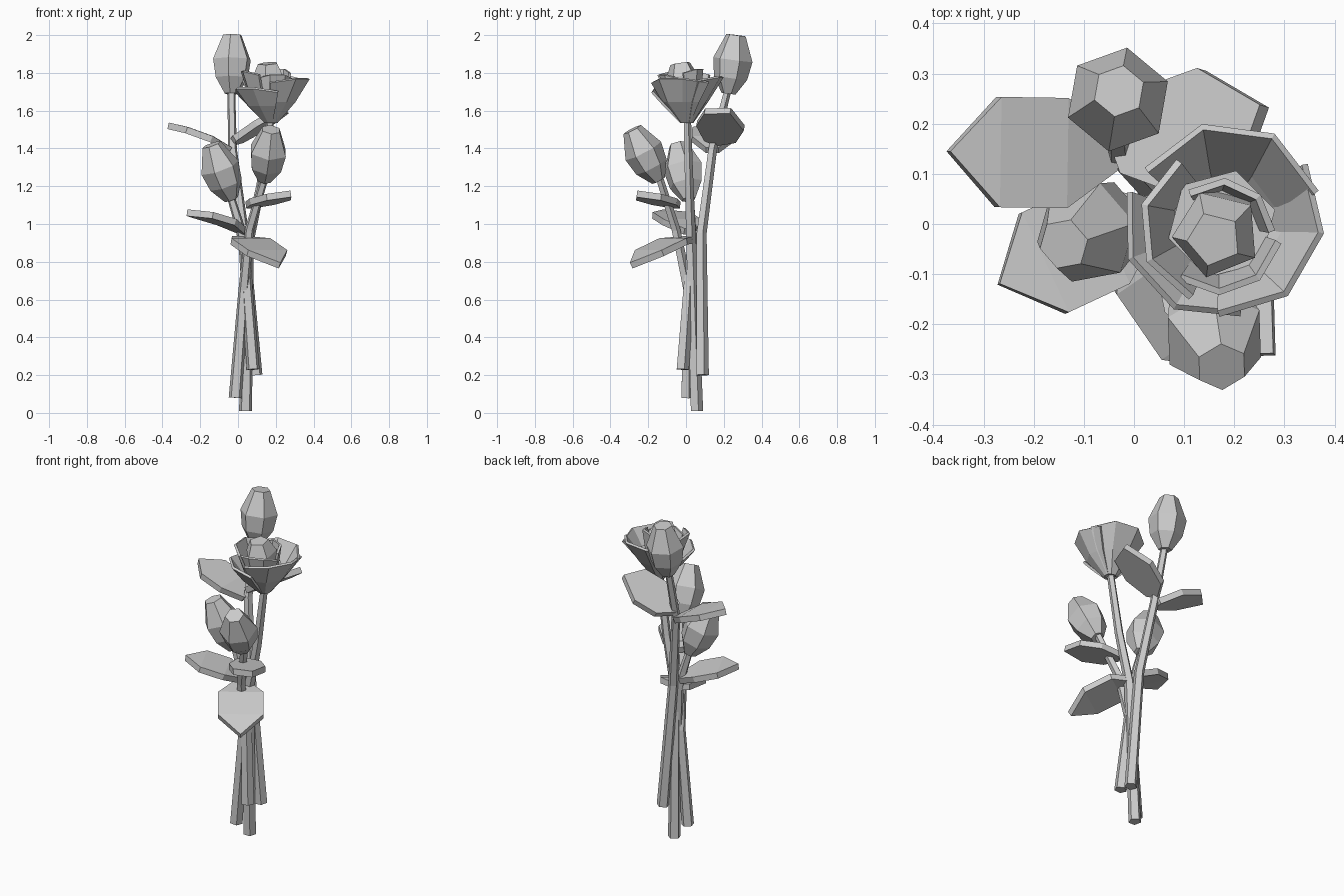
import bpy
import bmesh
from math import cos, sin, radians, pi
from mathutils import Vector

cube = bpy.data.objects.get("Cube")
if cube:
    bpy.data.objects.remove(cube, do_unlink=True)

# One plain colour for the whole bunch
GREY = (0.6, 0.6, 0.6, 1)
grey = bpy.data.materials.new("light grey")
grey.use_nodes = True
grey.diffuse_color = GREY
grey.node_tree.nodes["Principled BSDF"].inputs["Base Color"].default_value = GREY


def finish(name, bm, thickness=0):
    bmesh.ops.recalc_face_normals(bm, faces=bm.faces)
    mesh = bpy.data.meshes.new(name)
    bm.to_mesh(mesh)
    bm.free()
    mesh.materials.append(grey)
    obj = bpy.data.objects.new(name, mesh)
    bpy.context.collection.objects.link(obj)
    if thickness:
        mod = obj.modifiers.new("thickness", "SOLIDIFY")
        mod.thickness = thickness
        mod.offset = 0
    return obj


def bridge(bm, lower, upper, closed):
    n = len(lower)
    for i in range(n if closed else n - 1):
        j = (i + 1) % n
        bm.faces.new((lower[i], lower[j], upper[j], upper[i]))


def loft(name, points, radii, sides, turn=0):
    """Capped tube through the points with a radius at each."""
    points = [Vector(p) for p in points]
    bm = bmesh.new()
    rings = []
    for i, p in enumerate(points):
        axis = (points[min(i + 1, len(points) - 1)] - points[max(i - 1, 0)]).normalized()
        side = Vector((0, 1, 0)).cross(axis).normalized()
        other = axis.cross(side)
        ring = []
        for k in range(sides):
            a = radians(turn) + 2 * pi * k / sides
            ring.append(bm.verts.new(p + radii[i] * (side * cos(a) + other * sin(a))))
        rings.append(ring)
    for lower, upper in zip(rings, rings[1:]):
        bridge(bm, lower, upper, True)
    bm.faces.new(rings[0])
    bm.faces.new(rings[-1])
    return finish(name, bm)


def bud(name, base, tip, turn):
    base, tip = Vector(base), Vector(tip)
    steps = (0, 0.27, 0.58, 1)
    loft(name, [base.lerp(tip, t) for t in steps], (0.038, 0.09, 0.106, 0.052), 6, turn)


def leaf(name, base, tip, width, arch, roll=0):
    """Six-sided thick leaf, arched along its length."""
    base, tip = Vector(base), Vector(tip)
    side = (tip - base).cross(Vector((0, 0, 1))).normalized()
    side = (side + Vector((0, 0, roll))).normalized()
    bm = bmesh.new()
    rows = []
    for t, w, lift in ((0, 0.3, 0), (0.3, 1, 1), (0.7, 1, 0.8)):
        mid = base.lerp(tip, t) + Vector((0, 0, arch * lift))
        rows.append([bm.verts.new(mid + side * width * w * s) for s in (-1, 1)])
    for lower, upper in zip(rows, rows[1:]):
        bridge(bm, lower, upper, False)
    bm.faces.new((rows[-1][0], rows[-1][1], bm.verts.new(tip)))
    finish(name, bm, 0.035)


def petal(name, start, end, levels, count=4, dip=0.03):
    """Curved shell around the rose centre; its rim drops at both ends."""
    bm = bmesh.new()
    rows = []
    for x, y, r, z in levels:
        row = []
        for i in range(count):
            t = i / (count - 1)
            a = radians(start + (end - start) * t)
            drop = dip * abs(2 * t - 1) if z > 1.7 else 0
            row.append(bm.verts.new((x + r * cos(a), y + r * sin(a), z - drop)))
        rows.append(row)
    for lower, upper in zip(rows, rows[1:]):
        bridge(bm, lower, upper, False)
    finish(name, bm, 0.014)


# Stems, thick at the cut end and crossing at the middle
stems = {
    "tall_bud_stem": [(0.095, 0.085, 0.2), (0.03, 0.08, 0.95), (-0.03, 0.14, 1.4), (-0.035, 0.22, 1.71)],
    "rose_stem": [(0.04, 0.055, 0.01), (0.055, 0.025, 0.9), (0.12, 0.015, 1.2), (0.175, 0.005, 1.57)],
    "left_bud_stem": [(0.08, -0.02, 0.23), (0.03, 0.03, 0.9), (0.0, 0.025, 1.02), (-0.04, 0.02, 1.15)],
    "front_bud_stem": [(-0.015, 0.005, 0.08), (0.03, 0.01, 0.65), (0.06, -0.055, 0.97), (0.14, -0.14, 1.24)],
}
for name, path in stems.items():
    loft(name, path, (0.036, 0.029, 0.025, 0.021), 5, 18)

# Closed buds
bud("tall_bud", (-0.035, 0.225, 1.69), (-0.03, 0.265, 2.0), 20)
bud("left_bud", (-0.035, 0.015, 1.13), (-0.14, -0.04, 1.42), 10)
bud("front_bud", (0.14, -0.145, 1.23), (0.175, -0.285, 1.5), 35)

# Leaves
leaf("upper_left_leaf", (-0.04, 0.14, 1.39), (-0.37, 0.145, 1.52), 0.11, 0.02)
leaf("upper_back_leaf", (-0.03, 0.13, 1.44), (0.26, 0.235, 1.6), 0.12, 0.0, 0.4)
leaf("middle_left_leaf", (0.03, 0.02, 0.96), (-0.27, -0.12, 1.06), 0.11, 0.02)
leaf("middle_right_leaf", (0.06, -0.05, 1.1), (0.28, -0.26, 1.16), 0.09, 0.0)
leaf("lower_front_leaf", (0.0, 0.03, 0.92), (0.22, -0.29, 0.78), 0.125, 0.03)

# Open rose: solid cup, outer petals, inner petals and a closed heart
C = (0.175, 0.005)
loft("rose_cup", [(*C, 1.54), (0.175, 0, 1.64), (0.175, 0, 1.7)], (0.032, 0.1, 0.11), 6, 15)
petal("right_outer_petal", -95, 35,
      [(*C, 0.03, 1.54), (0.18, 0, 0.12, 1.65), (0.185, 0.01, 0.19, 1.78)])
petal("back_outer_petal", 15, 150,
      [(*C, 0.03, 1.54), (0.18, 0, 0.115, 1.65), (0.185, 0.015, 0.185, 1.79)])
petal("left_outer_petal", 160, 285,
      [(*C, 0.032, 1.54), (0.17, 0, 0.12, 1.63), (0.165, 0, 0.185, 1.73)])
petal("left_inner_petal", 120, 250,
      [(0.17, 0, 0.1, 1.65), (0.165, -0.005, 0.15, 1.82)])
petal("front_inner_petal", 230, 350,
      [(0.17, -0.01, 0.09, 1.66), (0.17, -0.015, 0.12, 1.8)])
petal("back_inner_petal", 0, 130,
      [(0.17, -0.01, 0.08, 1.66), (0.175, -0.015, 0.1, 1.83)])
loft("rose_heart", [(0.17, 0, 1.66), (0.165, -0.02, 1.78), (0.16, -0.03, 1.85)],
     (0.08, 0.09, 0.055), 5, 40)
